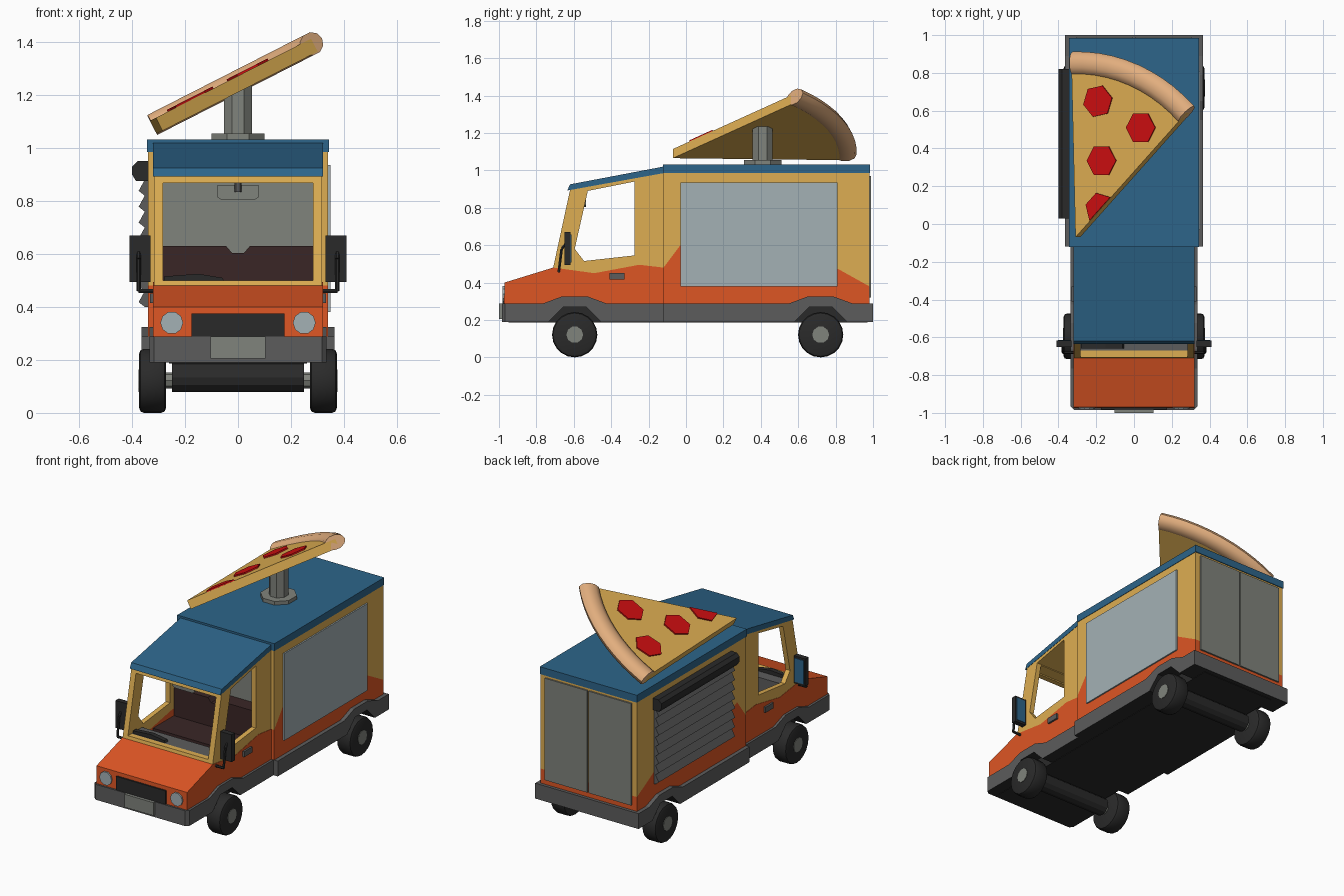
import bpy, bmesh, math
from mathutils import Matrix, Vector

if "Cube" in bpy.data.objects:
    bpy.data.objects.remove(bpy.data.objects["Cube"])


def material(name, rgb):
    m = bpy.data.materials.new(name)
    lin = [((c / 255 + 0.055) / 1.055) ** 2.4 if c > 10 else c / 255 / 12.92 for c in rgb]
    m.diffuse_color = (*lin, 1)
    m.use_nodes = True
    m.node_tree.nodes["Principled BSDF"].inputs["Base Color"].default_value = m.diffuse_color
    return m


YELLOW = material("yellow", (222, 174, 82))
ORANGE = material("orange", (222, 86, 36))
BLUE = material("blue", (45, 101, 138))
GREY = material("dark grey", (92, 92, 92))
BLACK = material("black", (42, 42, 42))
STEEL = material("mid grey", (128, 131, 124))
GLASS = material("pale grey", (164, 177, 181))
RED = material("red", (205, 14, 16))
TAN = material("crust tan", (226, 174, 126))
BROWN = material("dark brown", (58, 38, 38))


def finish(bm, name, mat, smooth=False):
    bmesh.ops.recalc_face_normals(bm, faces=bm.faces)
    me = bpy.data.meshes.new(name)
    bm.to_mesh(me)
    bm.free()
    me.materials.append(mat)
    ob = bpy.data.objects.new(name, me)
    bpy.context.collection.objects.link(ob)
    if smooth:
        activate(ob)
        bpy.ops.object.shade_smooth_by_angle(angle=math.radians(40))
    return ob


def activate(ob):
    bpy.ops.object.select_all(action='DESELECT')
    ob.select_set(True)
    bpy.context.view_layer.objects.active = ob


def prism(name, pts, axis, a, b, mat, smooth=False, bevel=0, matrix=None):
    """Extrude a 2D outline along an axis from a to b."""
    place = {'x': lambda p, t: (t, p[0], p[1]), 'y': lambda p, t: (p[0], t, p[1]),
             'z': lambda p, t: (p[0], p[1], t)}[axis]
    bm = bmesh.new()
    lo = [bm.verts.new(place(p, a)) for p in pts]
    hi = [bm.verts.new(place(p, b)) for p in pts]
    caps = [bm.faces.new(lo), bm.faces.new(hi)]
    for i in range(len(pts)):
        j = (i + 1) % len(pts)
        bm.faces.new((lo[i], lo[j], hi[j], hi[i]))
    if bevel:
        edges = list({e for f in caps for e in f.edges})
        bmesh.ops.bevel(bm, geom=edges, offset=bevel, segments=2, affect='EDGES', profile=0.5)
    if matrix:
        bm.transform(matrix)
    return finish(bm, name, mat, smooth)


def rect(a0, a1, b0, b1):
    return [(a0, b0), (a1, b0), (a1, b1), (a0, b1)]


def box(name, x0, x1, y0, y1, z0, z1, mat):
    return prism(name, rect(x0, x1, y0, y1), 'z', z0, z1, mat)


def ngon(n, r, cx=0, cy=0, start=0.0):
    return [(cx + r * math.cos(start + math.tau * i / n), cy + r * math.sin(start + math.tau * i / n))
            for i in range(n)]


def rod(name, p, q, r, mat):
    p, q = Vector(p), Vector(q)
    m = Matrix.Translation(p) @ (q - p).to_track_quat('Z', 'Y').to_matrix().to_4x4()
    return prism(name, ngon(6, r), 'z', 0, (q - p).length, mat, matrix=m)


AXLES = (-0.595, 0.72)

# skirt with wheel arches, dark underneath; chamfered front corners
for name, y0, y1, hw, c in (("front_skirt", -0.985, -0.12, 0.335, AXLES[0]),
                            ("rear_skirt", -0.12, 1.0, 0.365, AXLES[1])):
    low = [(c - 0.14, 0.19), (c - 0.06, 0.27), (c + 0.06, 0.27), (c + 0.14, 0.19)]
    top = [(c + 0.17, 0.288), (c + 0.07, 0.325), (c - 0.07, 0.325), (c - 0.17, 0.288)]
    ob = prism(name, [(y0, 0.19)] + low + [(y1, 0.19), (y1, 0.288)] + top + [(y0, 0.288)],
               'x', -hw, hw, GREY)
    bm = bmesh.new()
    bm.from_mesh(ob.data)
    if y0 < -0.9:
        corner = [e for e in bm.edges if all(v.co.y < -0.98 for v in e.verts)
                  and abs(e.verts[0].co.z - e.verts[1].co.z) > 0.05]
        bmesh.ops.bevel(bm, geom=corner, offset=0.018, segments=1, affect='EDGES')
    ob.data.materials.append(BLACK)
    for f in bm.faces:
        f.material_index = 1 if f.normal.z < -0.1 else 0
    bm.to_mesh(ob.data)
    bm.free()
box("underbody", -0.26, 0.26, -0.95, 0.97, 0.187, 0.28, BLACK)

# wheels and axles
for y in AXLES:
    prism("axle", ngon(12, 0.055, y, 0.133), 'x', -0.25, 0.25, BLACK)
    prism("axle_shaft", ngon(8, 0.03, y, 0.123), 'x', -0.28, 0.28, STEEL)
    for s in (1, -1):
        prism("tyre", ngon(20, 0.121, y, 0.121), 'x', s * 0.272, s * 0.373, BLACK, True, 0.018)
        prism("hub", ngon(10, 0.045, y, 0.121), 'x', s * 0.36, s * 0.376, STEEL)

# cab: orange lower and yellow upper, meeting at a wavy line
wave = [(-0.71, 0.48), (-0.49, 0.45), (-0.25, 0.495), (-0.12, 0.48)]
cab_low = prism("cab_lower", [(-0.12, 0.28), (-0.973, 0.28), (-0.97, 0.40)] + wave, 'x', -0.32, 0.32, ORANGE)
cab_up = prism("cab_upper", wave + [(-0.12, 0.985), (-0.62, 0.895)], 'x', -0.318, 0.318, YELLOW)
cutters = [
    prism("cut_interior", [(-0.67, 0.35), (-0.67, 0.50), (-0.59, 0.875), (-0.05, 0.965), (-0.05, 0.35)],
          'x', -0.287, 0.287, GREY),
    prism("cut_side_windows", [(-0.275, 0.94), (-0.525, 0.89), (-0.595, 0.58), (-0.545, 0.515), (-0.275, 0.545)],
          'x', -0.5, 0.5, GREY),
    box("cut_windscreen", -0.283, 0.283, -0.9, -0.5, 0.50, 0.868, GREY)]
for ob, cuts in ((cab_low, cutters[:1]), (cab_up, cutters)):
    activate(ob)
    for c in cuts:
        m = ob.modifiers.new("cut", 'BOOLEAN')
        m.operation, m.solver, m.object = 'DIFFERENCE', 'EXACT', c
        bpy.ops.object.modifier_apply(modifier=m.name)
for c in cutters:
    bpy.data.objects.remove(c)
prism("cab_roof", [(-0.635, 0.892), (-0.12, 0.985), (-0.12, 1.02), (-0.62, 0.925)], 'x', -0.32, 0.32, BLUE)

# cargo body
line = [(-0.12, 0.48), (-0.03, 0.60), (0.15, 0.52), (0.4, 0.46), (0.8, 0.48), (0.98, 0.38)]
prism("cargo_lower", [(0.98, 0.28), (-0.12, 0.28)] + line, 'x', -0.34, 0.34, ORANGE)
prism("cargo_upper", line + [(0.98, 0.985), (-0.12, 0.985)], 'x', -0.34, 0.34, YELLOW)
box("cargo_roof", -0.343, 0.343, -0.123, 0.985, 0.985, 1.032, BLUE)
box("serving_window", 0.34, 0.349, -0.03, 0.81, 0.38, 0.935, GLASS)
for s in (1, -1):
    box("rear_door", s * 0.005, s * 0.305, 0.975, 0.99, 0.32, 0.97, STEEL)

# roller shutter on the left side
slats, step = [(-0.33, 0.40), (-0.33, 0.88)], 0.06
for i in range(8):
    z = 0.88 - i * step
    slats += [(-0.352, z), (-0.375, z - 0.7 * step)]
slats.append((-0.352, 0.40))
prism("shutter_slats", slats, 'y', 0.04, 0.81, GREY)
prism("shutter_box", [(-0.33, 0.95), (-0.38, 0.95), (-0.40, 0.93), (-0.40, 0.90), (-0.385, 0.875), (-0.33, 0.875)],
      'y', 0.03, 0.82, BLACK)

# front details
box("grille", -0.175, 0.175, -0.981, -0.96, 0.285, 0.375, BLACK)
box("blank_plate", -0.103, 0.103, -1.0, -0.98, 0.205, 0.288, STEEL)
for s in (1, -1):
    prism("headlight", ngon(10, 0.043, s * 0.25, 0.34), 'y', -0.98, -0.96, GLASS)
    box("door_handle", s * 0.315, s * 0.332, -0.41, -0.33, 0.415, 0.45, GREY)
    # wing mirrors on bent arms
    prism("mirror_housing", rect(s * 0.33, s * 0.41, 0.495, 0.67), 'y', -0.65, -0.617, BLACK)
    prism("mirror_glass", rect(s * 0.338, s * 0.402, 0.507, 0.658), 'y', -0.618, -0.613, BLUE)
    pts = [(s * 0.31, -0.68, 0.46), (s * 0.375, -0.68, 0.46), (s * 0.375, -0.665, 0.58), (s * 0.375, -0.64, 0.61)]
    for p, q in zip(pts, pts[1:]):
        rod("mirror_arm", p, q, 0.008, BLACK)

# cab interior
box("cab_back_wall", -0.29, 0.29, -0.145, -0.119, 0.34, 0.97, STEEL)
prism("seat_backs", [(-0.285, 0.35), (0.285, 0.35), (0.285, 0.63), (0.045, 0.63), (0.022, 0.603),
                     (-0.022, 0.603), (-0.045, 0.63), (-0.285, 0.63)], 'y', -0.24, -0.14, BROWN)
box("seat_bench", -0.285, 0.285, -0.45, -0.2, 0.345, 0.45, BROWN)
box("dashboard", -0.286, 0.286, -0.68, -0.56, 0.40, 0.498, GREY)
prism("dash_cowl", [(-0.28, 0.495), (-0.05, 0.495), (-0.06, 0.51), (-0.15, 0.525), (-0.28, 0.515)],
      'y', -0.66, -0.63, BLACK)
prism("inside_mirror", [(-0.078, 0.815), (-0.065, 0.805), (0.065, 0.805), (0.078, 0.815), (0.078, 0.86), (-0.078, 0.86)],
      'y', -0.55, -0.535, STEEL)
rod("inside_mirror_stem", (0, -0.555, 0.835), (0, -0.56, 0.89), 0.014, GREY)

# sign post on the roof
prism("sign_base", ngon(8, 0.108, 0, 0.41, math.pi / 8), 'z', 1.03, 1.055, STEEL)
prism("sign_post", ngon(8, 0.058, 0, 0.41, math.pi / 8), 'z', 1.05, 1.235, STEEL)

# tilted pizza slice, built flat from its tip
tilt = Matrix.Translation((-0.285, -0.07, 1.065)) @ Matrix.Rotation(math.radians(-27), 4, 'Y')
angles = [math.radians(45 + 46.5 * i / 10) for i in range(11)]
prism("slice_base", [(0, 0)] + [(0.93 * math.cos(a), 0.93 * math.sin(a)) for a in angles],
      'z', 0, 0.055, YELLOW, matrix=tilt)
bm = bmesh.new()
rings = []
for a in angles:
    rings.append([bm.verts.new(((0.92 + p) * math.cos(a), (0.92 + p) * math.sin(a), 0.037 + q * 0.7))
                  for p, q in ngon(10, 0.063)])
for r0, r1 in zip(rings, rings[1:]):
    for i in range(10):
        bm.faces.new((r0[i], r0[(i + 1) % 10], r1[(i + 1) % 10], r1[i]))
bm.faces.new(rings[0])
bm.faces.new(rings[-1])
bm.transform(tilt)
finish(bm, "crust", TAN, True)
for u, v, turn in ((0.135, 0.72, 0.2), (0.39, 0.58, 0.0), (0.157, 0.405, 0.0)):
    prism("pepperoni", ngon(6, 0.087, u, v, turn), 'z', 0.05, 0.063, RED, matrix=tilt)
prism("half_pepperoni", ngon(6, 0.087, 0.148, 0.15, math.pi / 4)[:4], 'z', 0.05, 0.063, RED, matrix=tilt)
